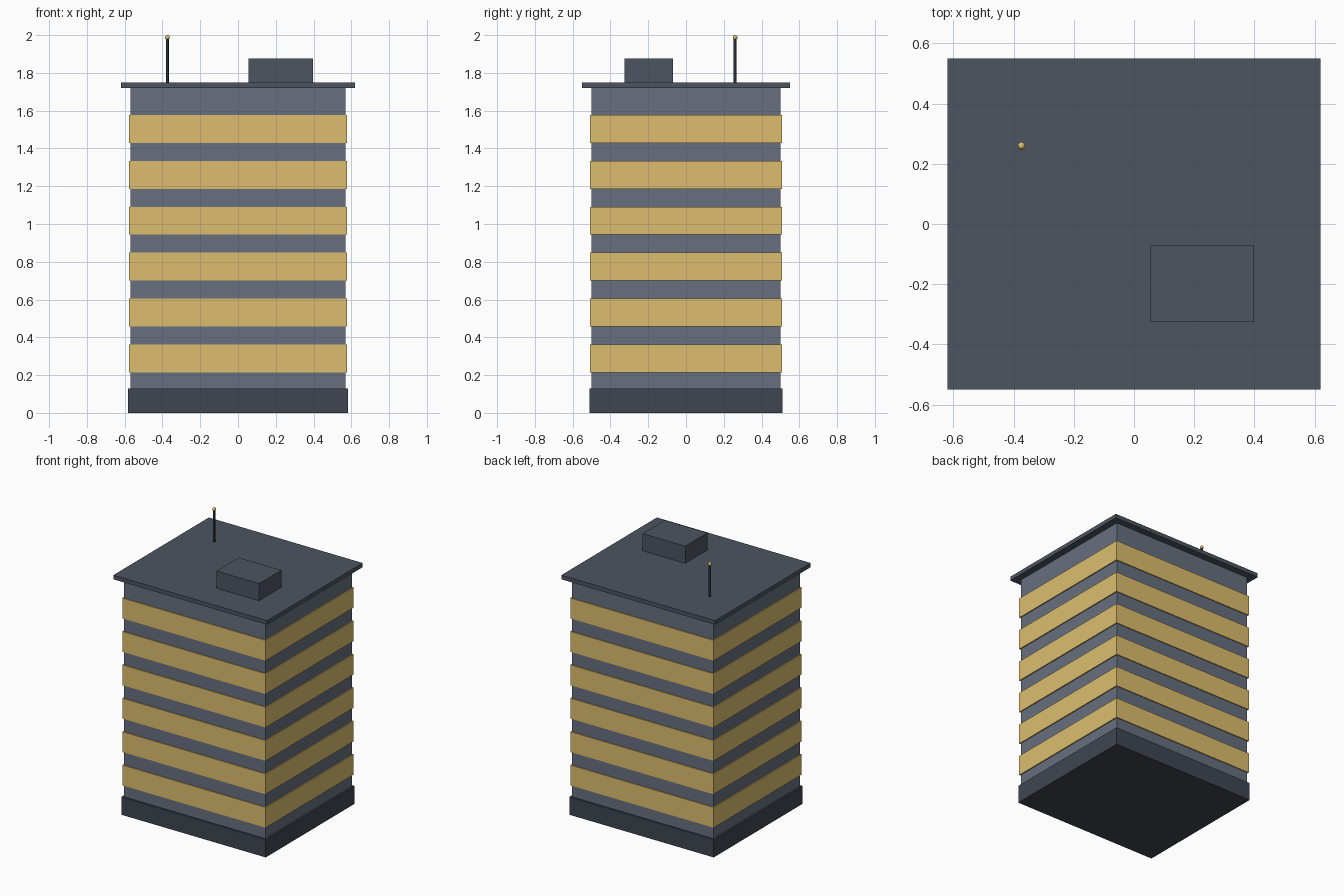
import bpy
import math

if "Cube" in bpy.data.objects:
    bpy.data.objects.remove(bpy.data.objects["Cube"])


def material(name, rgb):
    m = bpy.data.materials.new(name)
    m.diffuse_color = (*rgb, 1)
    m.use_nodes = True
    m.node_tree.nodes["Principled BSDF"].inputs["Base Color"].default_value = m.diffuse_color
    return m


WALL = material("wall_grey", (0.136, 0.162, 0.212))
DARK = material("roof_grey", (0.074, 0.091, 0.120))
BASE = material("base_grey", (0.050, 0.060, 0.082))
GOLD = material("window_gold", (0.716, 0.515, 0.156))
MAST = material("mast_dark", (0.022, 0.026, 0.034))


def box(name, x, y, z, mat):
    """Box from (min, max) ranges on each axis."""
    center = [(a + b) / 2 for a, b in (x, y, z)]
    bpy.ops.mesh.primitive_cube_add(size=1, location=center)
    ob = bpy.context.object
    ob.name = name
    ob.scale = [b - a for a, b in (x, y, z)]
    bpy.ops.object.transform_apply(location=False, rotation=False, scale=True)
    ob.data.materials.append(mat)
    return ob


def centred(name, hx, hy, z0, z1, mat):
    return box(name, (-hx, hx), (-hy, hy), (z0, z1), mat)


# Base plinth, tower and overhanging roof slab
centred("base_plinth", 0.582, 0.512, 0, 0.13, BASE)
centred("tower_body", 0.57, 0.50, 0.05, 1.73, WALL)
centred("roof_slab", 0.62, 0.55, 1.72, 1.75, DARK)

# Window bands, one per floor
for i in range(6):
    z = 0.213 + i * 0.2434
    centred(f"window_band_{i + 1}", 0.578, 0.507, z, z + 0.148, GOLD)

# Rooftop plant room
box("plant_room", (0.055, 0.398), (-0.326, -0.07), (1.745, 1.875), DARK)

# Antenna mast with tip light
ax, ay = -0.374, 0.26
bpy.ops.mesh.primitive_cylinder_add(vertices=12, radius=0.008, depth=0.245,
                                    location=(ax, ay, 1.8675))
mast = bpy.context.object
mast.name = "antenna_mast"
mast.data.materials.append(MAST)
bpy.ops.object.shade_smooth_by_angle(angle=math.radians(40))

bpy.ops.mesh.primitive_uv_sphere_add(segments=16, ring_count=10, radius=0.0125,
                                     location=(ax, ay, 1.9875))
tip = bpy.context.object
tip.name = "antenna_light"
tip.data.materials.append(GOLD)
bpy.ops.object.shade_smooth()
